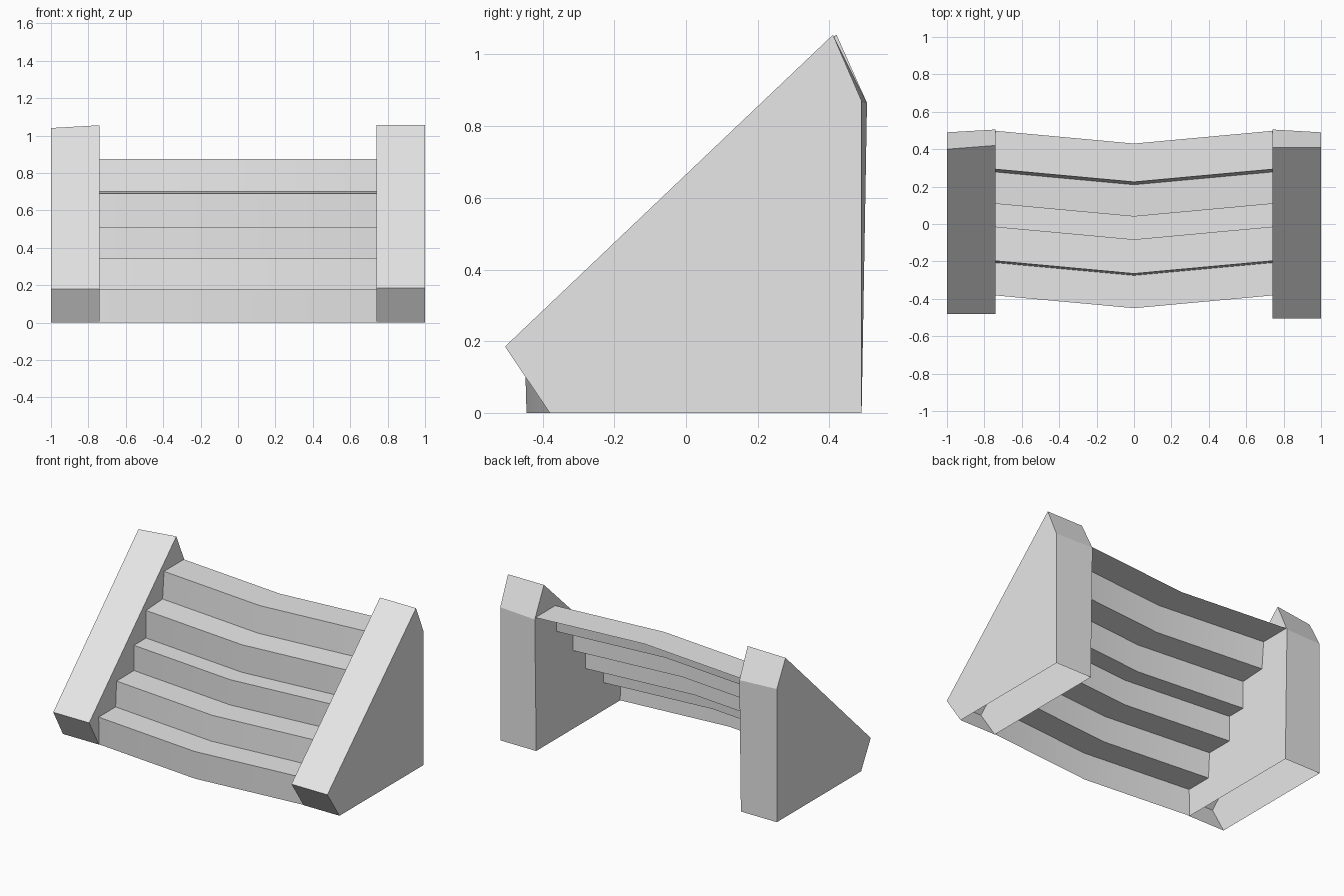
import bpy
import bmesh
import math

cube = bpy.data.objects.get("Cube")
if cube:
    bpy.data.objects.remove(cube, do_unlink=True)

grey = bpy.data.materials.new("plain grey")
grey.use_nodes = True
colour = (0.8, 0.8, 0.8, 1)
grey.diffuse_color = colour
grey.node_tree.nodes["Principled BSDF"].inputs["Base Color"].default_value = colour


def make_object(name, bm):
    mesh = bpy.data.meshes.new(name)
    bm.to_mesh(mesh)
    bm.free()
    mesh.materials.append(grey)
    obj = bpy.data.objects.new(name, mesh)
    bpy.context.collection.objects.link(obj)
    return obj


def side_wall(name, outer_x, inner_x, outer, inner):
    """Hollow wall between two y-z profiles, open underneath.
    Each profile runs from the front foot, over the top, to the back foot."""
    bm = bmesh.new()
    a = [bm.verts.new((outer_x, y, z)) for y, z in outer]
    b = [bm.verts.new((inner_x, y, z)) for y, z in inner]
    bm.faces.new(a)
    bm.faces.new(b[::-1])
    for i in range(len(a) - 1):
        bm.faces.new((a[i + 1], a[i], b[i], b[i + 1]))
    if outer_x > inner_x:
        bmesh.ops.reverse_faces(bm, faces=bm.faces[:])
    return make_object(name, bm)


# Side walls with sloped tops
side_wall("left_wall", 1, 0.74,
          [(-0.38, 0), (-0.505, 0.185), (0.41, 1.055), (0.49, 0.87), (0.49, 0)],
          [(-0.38, 0), (-0.505, 0.185), (0.41, 1.055), (0.505, 0.865), (0.49, 0)])
side_wall("right_wall", -1, -0.74,
          [(-0.38, 0), (-0.48, 0.18), (0.40, 1.04), (0.49, 0.87), (0.49, 0)],
          [(-0.38, 0), (-0.48, 0.18), (0.42, 1.055), (0.505, 0.865), (0.49, 0)])

# Stair sheet: risers and treads folded forward along the middle
profile = [(-0.445, 0), (-0.45, 0.18), (-0.275, 0.18), (-0.265, 0.345),
           (-0.085, 0.345), (-0.085, 0.51), (0.04, 0.51), (0.04, 0.69),
           (0.21, 0.70), (0.225, 0.875), (0.43, 0.875)]
bm = bmesh.new()
rows = [[bm.verts.new((x, y + (0.068 if x else 0), z)) for x in (-0.74, 0, 0.74)]
        for y, z in profile]
for low, high in zip(rows, rows[1:]):
    for i in range(2):
        bm.faces.new((low[i], low[i + 1], high[i + 1], high[i]))
steps = make_object("steps", bm)

# Soft fold in the middle, sharp step edges
bpy.ops.object.select_all(action="DESELECT")
steps.select_set(True)
bpy.context.view_layer.objects.active = steps
bpy.ops.object.shade_smooth_by_angle(angle=math.radians(30))
